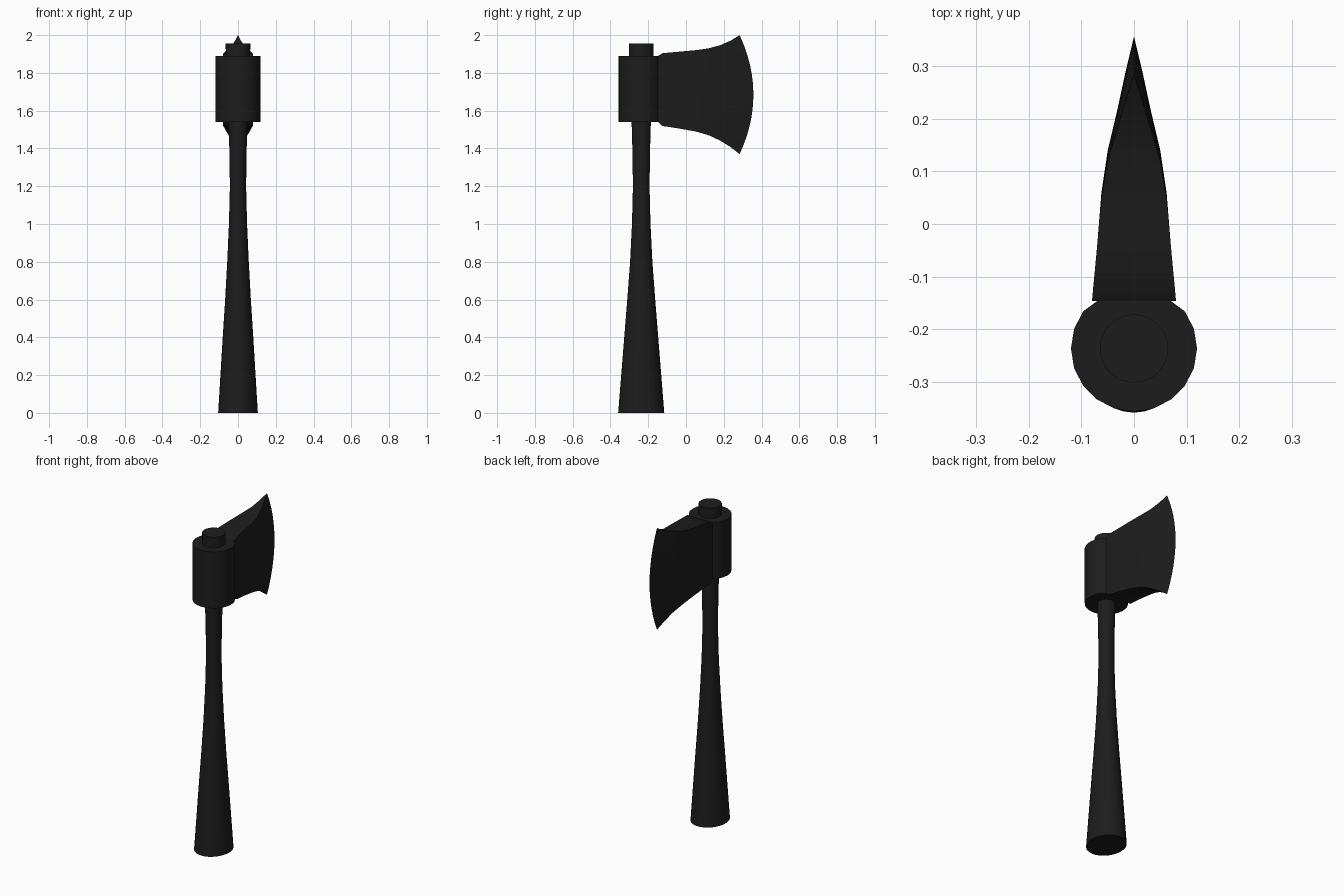
import bpy, bmesh, math
from mathutils import Matrix

if "Cube" in bpy.data.objects:
    bpy.data.objects.remove(bpy.data.objects["Cube"])

AXIS_Y = -0.237   # handle and eye centre line
ROOT_Y = -0.147   # where the blade leaves the eye

dark = bpy.data.materials.new("dark")
dark.diffuse_color = (0.012, 0.012, 0.012, 1)
dark.use_nodes = True
dark.node_tree.nodes["Principled BSDF"].inputs["Base Color"].default_value = dark.diffuse_color


def finish(bm, name, angle=30):
    bmesh.ops.remove_doubles(bm, verts=bm.verts, dist=0.0005)
    bmesh.ops.recalc_face_normals(bm, faces=bm.faces)
    mesh = bpy.data.meshes.new(name)
    bm.to_mesh(mesh)
    bm.free()
    mesh.materials.append(dark)
    ob = bpy.data.objects.new(name, mesh)
    bpy.context.collection.objects.link(ob)
    bpy.ops.object.select_all(action='DESELECT')
    ob.select_set(True)
    bpy.context.view_layer.objects.active = ob
    bpy.ops.object.shade_smooth_by_angle(angle=math.radians(angle))
    return ob


def loft(bm, rings, cap_start=True, cap_end=True):
    vr = [[bm.verts.new(p) for p in r] for r in rings]
    n = len(vr[0])
    for a, b in zip(vr, vr[1:]):
        for i in range(n):
            j = (i + 1) % n
            bm.faces.new((a[i], a[j], b[j], b[i]))
    if cap_start:
        bm.faces.new(vr[0])
    if cap_end:
        bm.faces.new(vr[-1])


# Handle: oval rings (z, half width x, half width y)
profile = [(0, 0.105, 0.122), (0.2, 0.093, 0.106), (0.4, 0.081, 0.090),
           (0.6, 0.068, 0.074), (0.8, 0.057, 0.059), (1.0, 0.048, 0.049),
           (1.2, 0.043, 0.044), (1.4, 0.046, 0.047), (1.54, 0.050, 0.051),
           (1.75, 0.064, 0.064), (1.955, 0.065, 0.065)]
SIDES = 32
bm = bmesh.new()
loft(bm, [[(rx * math.cos(2 * math.pi * i / SIDES),
            AXIS_Y + ry * math.sin(2 * math.pi * i / SIDES), z)
           for i in range(SIDES)] for z, rx, ry in profile])
finish(bm, "handle")

# Eye: 20-sided socket, flattened where the blade meets it
bm = bmesh.new()
bmesh.ops.create_cone(bm, cap_ends=True, segments=20, radius1=0.12, radius2=0.12,
                      depth=0.35, matrix=Matrix.Translation((0, AXIS_Y, 1.715)))
for v in bm.verts:
    v.co.y = min(v.co.y, ROOT_Y)
finish(bm, "axe_eye")

# Blade stations: y at the corners, forward bulge, top z, bottom z, half thickness
stations = [(ROOT_Y, 0, 1.89, 1.54, 0.080), (-0.125, 0, 1.904, 1.519, 0.078),
            (-0.04, 0, 1.912, 1.506, 0.070), (0.05, 0.010, 1.920, 1.490, 0.062),
            (0.12, 0.020, 1.930, 1.470, 0.050), (0.18, 0.036, 1.946, 1.442, 0.032),
            (0.235, 0.055, 1.970, 1.408, 0.016), (0.284, 0.073, 2.0, 1.37, 0.0)]
ROWS = 12
rings = []
for y, bulge, top, bottom, half in stations:
    side = []
    for k in range(ROWS + 1):
        t = k / ROWS
        side.append((half, y + bulge * (1 - (2 * t - 1) ** 2), bottom + (top - bottom) * t))
    rings.append(side + [(-x, yy, z) for x, yy, z in reversed(side)])
bm = bmesh.new()
loft(bm, rings, cap_start=True, cap_end=False)
finish(bm, "axe_blade")
